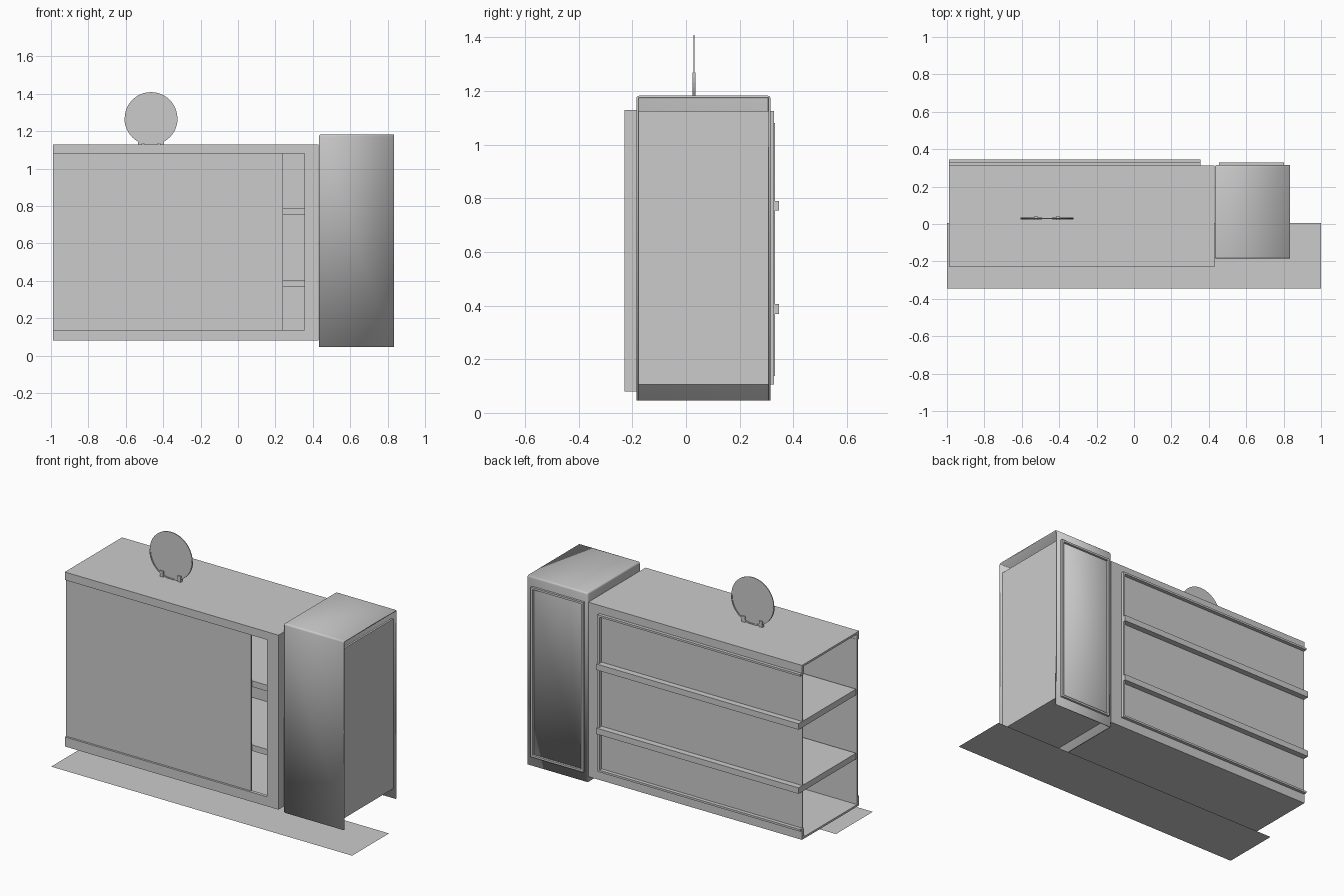
import bpy, bmesh, math

if "Cube" in bpy.data.objects:
    bpy.data.objects.remove(bpy.data.objects["Cube"])


def make_object(name, bm):
    bmesh.ops.recalc_face_normals(bm, faces=bm.faces[:])
    me = bpy.data.meshes.new(name)
    bm.to_mesh(me)
    bm.free()
    ob = bpy.data.objects.new(name, me)
    bpy.context.collection.objects.link(ob)
    return ob


def cube_bm(x, y, z):
    """Cube spanning the given (min, max) ranges."""
    bm = bmesh.new()
    bmesh.ops.create_cube(bm, size=1)
    for v in bm.verts:
        v.co = [r[0] if c < 0 else r[1] for r, c in zip((x, y, z), v.co)]
    return bm


def box(name, x, y, z):
    return make_object(name, cube_bm(x, y, z))


# Floor mat
bm = bmesh.new()
bmesh.ops.create_grid(bm, x_segments=1, y_segments=1, size=1)
for v in bm.verts:
    v.co.y = 0.005 if v.co.y > 0 else -0.345
make_object("floor_mat", bm)

# Long cabinet: shell open at the left end
L, R, F, B, Z0, Z1 = -0.99, 0.43, -0.23, 0.313, 0.08, 1.128
box("cabinet_top", (L, R), (F, B), (Z1 - 0.012, Z1))
box("cabinet_bottom", (L, R), (F, B), (Z0, Z0 + 0.012))
box("cabinet_right_side", (R - 0.012, R), (F, B), (Z0 + 0.012, Z1 - 0.012))
for side, y in (("front", (F, F + 0.02)), ("back", (B - 0.02, B))):
    box(f"{side}_top_rail", (L, R), y, (1.08, Z1))
    box(f"{side}_bottom_rail", (L, R), y, (Z0, 0.137))
    box(f"{side}_stile", (0.355, R), y, (0.137, 1.08))
box("sliding_door", (L, 0.24), (-0.218, -0.208), (0.13, 1.085))
box("cabinet_back_panel", (L, 0.36), (0.303, 0.31), (0.135, 1.082))

# Shelves that run through the back panel
for i, z in enumerate((0.387, 0.772)):
    box(f"shelf_{i + 1}", (L, 0.355), (-0.2, 0.346), (z - 0.018, z + 0.018))


def trim(name, x, z, y, w, left=True):
    """Moulding strips around a back panel."""
    box(name + "_top", x, y, (z[1] - w, z[1]))
    box(name + "_bottom", x, y, (z[0], z[0] + w))
    inner = (z[0] + w, z[1] - w)
    box(name + "_right", (x[1] - w, x[1]), y, inner)
    if left:
        box(name + "_left", (x[0], x[0] + w), y, inner)


trim("cabinet_trim", (L, 0.355), (0.137, 1.08), (0.3, 0.332), 0.012, left=False)

# Tower: bevelled shell open on the right and below
bm = cube_bm((0.432, 0.833), (-0.185, 0.315), (0.047, 1.182))
bm.normal_update()
gone = [f for f in bm.faces if f.normal.x > 0.9 or f.normal.z < -0.9]
bmesh.ops.delete(bm, geom=gone, context='FACES')
edges = [e for e in bm.edges if len(e.link_faces) == 2]
bmesh.ops.bevel(bm, geom=edges, offset=0.01, segments=3, profile=0.5, affect='EDGES')
tower = make_object("tower_shell", bm)
solid = tower.modifiers.new("thickness", 'SOLIDIFY')
solid.thickness = 0.008
solid.offset = -1
bpy.context.view_layer.objects.active = tower
tower.select_set(True)
bpy.ops.object.shade_smooth_by_angle(angle=math.radians(40))
tower.select_set(False)

box("tower_right_panel", (0.805, 0.817), (-0.177, 0.307), (0.105, 1.125))
box("tower_bottom", (0.44, 0.805), (-0.177, 0.307), (0.105, 0.117))
trim("tower_trim", (0.455, 0.803), (0.105, 1.125), (0.31, 0.328), 0.012)

# Round plate on top
CX, CY, CZ, RAD = -0.465, 0.03, 1.268, 0.141


def arc_solid(name, r_in, r_out, depth, a0, a1, n):
    """Disc (r_in = 0) or ring arc, extruded along y."""
    def pt(r, a):
        return (CX + r * math.cos(a), CY - depth / 2, CZ + r * math.sin(a))
    steps = [a0 + (a1 - a0) * i / n for i in range(n + 1)]
    if r_in:
        pts = [pt(r_out, a) for a in steps] + [pt(r_in, a) for a in reversed(steps)]
    else:
        pts = [pt(r_out, a) for a in steps[:-1]]
    bm = bmesh.new()
    face = bm.faces.new([bm.verts.new(p) for p in pts])
    ext = bmesh.ops.extrude_face_region(bm, geom=[face], use_keep_orig=True)
    verts = [g for g in ext["geom"] if isinstance(g, bmesh.types.BMVert)]
    bmesh.ops.translate(bm, vec=(0, depth, 0), verts=verts)
    return make_object(name, bm)


arc_solid("round_plate", 0, RAD, 0.005, 0, 2 * math.pi, 48)
arc_solid("plate_rim", RAD - 0.006, RAD + 0.001, 0.011, math.pi, 2 * math.pi, 24)
for name, s in (("left_foot", -1), ("right_foot", 1)):
    x = CX + s * 0.058
    box("plate_" + name, (x - 0.011, x + 0.011), (CY - 0.009, CY + 0.009), (1.128, 1.163))
